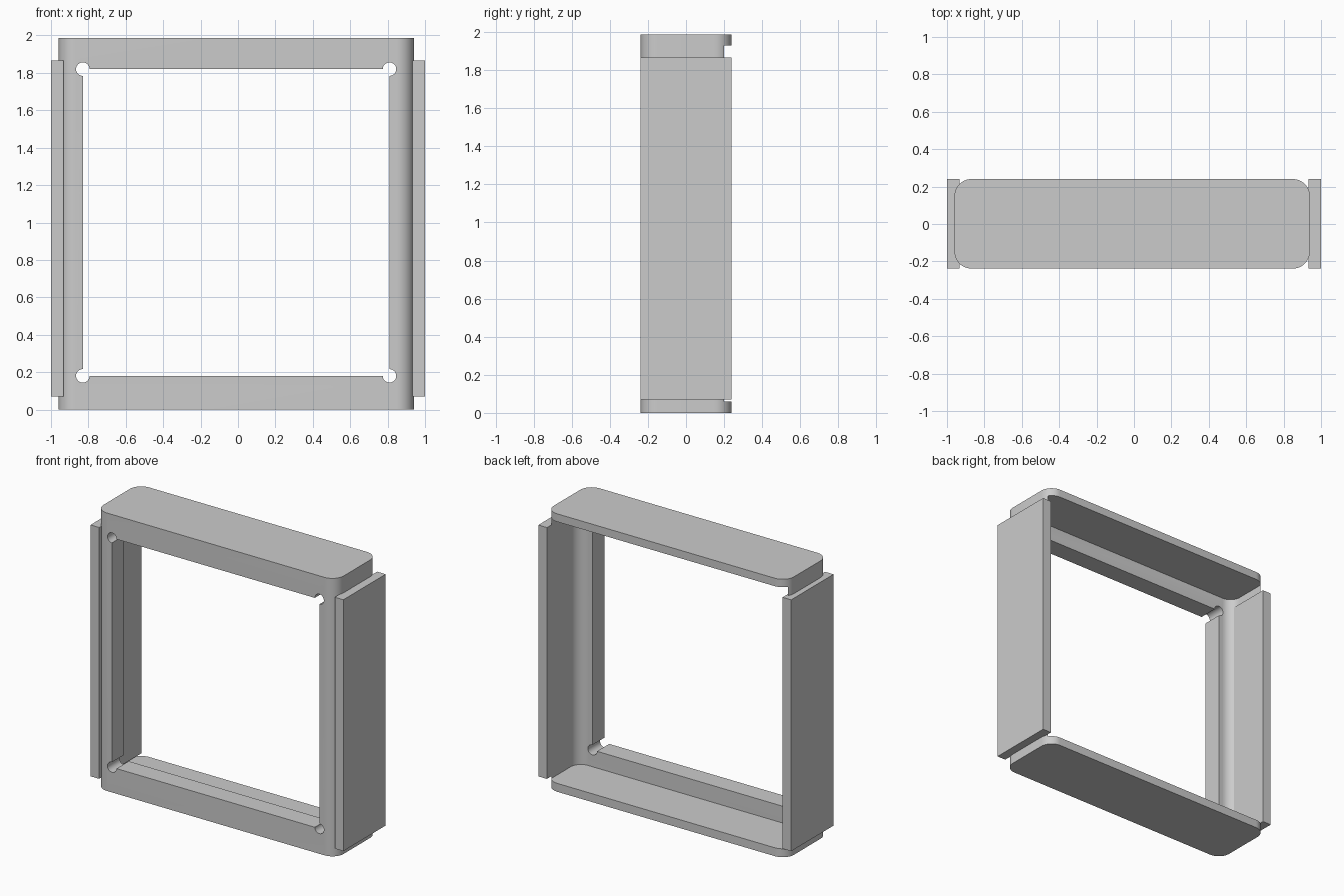
import bpy, bmesh, math

if "Cube" in bpy.data.objects:
    bpy.data.objects.remove(bpy.data.objects["Cube"])

grey = bpy.data.materials.new("neutral grey")
grey.diffuse_color = (0.6, 0.6, 0.6, 1)
grey.use_nodes = True
grey.node_tree.nodes["Principled BSDF"].inputs["Base Color"].default_value = grey.diffuse_color


def rounded_slab(name, x0, x1, y0, y1, z0, z1, r=0.0, steps=12):
    """Vertical prism with a rounded-rectangle outline."""
    pts = []
    corners = [(x1 - r, y1 - r), (x0 + r, y1 - r), (x0 + r, y0 + r), (x1 - r, y0 + r)]
    for i, (cx, cy) in enumerate(corners):
        for k in range(steps + 1 if r else 1):
            a = math.pi / 2 * (i + k / steps)
            pts.append((cx + r * math.cos(a), cy + r * math.sin(a), z0))
    bm = bmesh.new()
    face = bm.faces.new([bm.verts.new(p) for p in pts])
    top = bmesh.ops.extrude_face_region(bm, geom=[face])["geom"]
    bmesh.ops.translate(bm, vec=(0, 0, z1 - z0),
                        verts=[v for v in top if isinstance(v, bmesh.types.BMVert)])
    bmesh.ops.recalc_face_normals(bm, faces=bm.faces)
    mesh = bpy.data.meshes.new(name)
    bm.to_mesh(mesh)
    bm.free()
    mesh.materials.append(grey)
    obj = bpy.data.objects.new(name, mesh)
    bpy.context.collection.objects.link(obj)
    return obj


def cut(target, cutter):
    """Subtract the cutter and remove it."""
    bpy.context.view_layer.objects.active = target
    mod = target.modifiers.new("cut", 'BOOLEAN')
    mod.operation = 'DIFFERENCE'
    mod.solver = 'EXACT'
    mod.object = cutter
    bpy.ops.object.modifier_apply(modifier=mod.name)
    bpy.data.objects.remove(cutter)


# Frame body: rounded box, hollow and open at the back
frame = rounded_slab("frame_body", -0.96, 0.94, -0.238, 0.24, 0, 1.987, 0.09)
cut(frame, rounded_slab("cavity_cutter", -0.945, 0.925, -0.10, 0.6, 0.06, 1.93, 0.08))

# Window through the front wall
cut(frame, rounded_slab("window_cutter", -0.83, 0.81, -0.5, 0.0, 0.18, 1.82))

# Round relief holes at the window corners
for x in (-0.83, 0.81):
    for z in (0.18, 1.82):
        bpy.ops.mesh.primitive_cylinder_add(vertices=32, radius=0.036, depth=0.4,
                                            location=(x, -0.25, z),
                                            rotation=(math.pi / 2, 0, 0))
        cut(frame, bpy.context.object)

# Flat side panels
rounded_slab("left_panel", -1.0, -0.932, -0.238, 0.24, 0.07, 1.867)
rounded_slab("right_panel", 0.932, 1.0, -0.238, 0.24, 0.07, 1.867)

# Smooth the rounded corners, keep the edges sharp
bpy.ops.object.select_all(action='DESELECT')
frame.select_set(True)
bpy.context.view_layer.objects.active = frame
bpy.ops.object.shade_smooth_by_angle(angle=math.radians(30))
